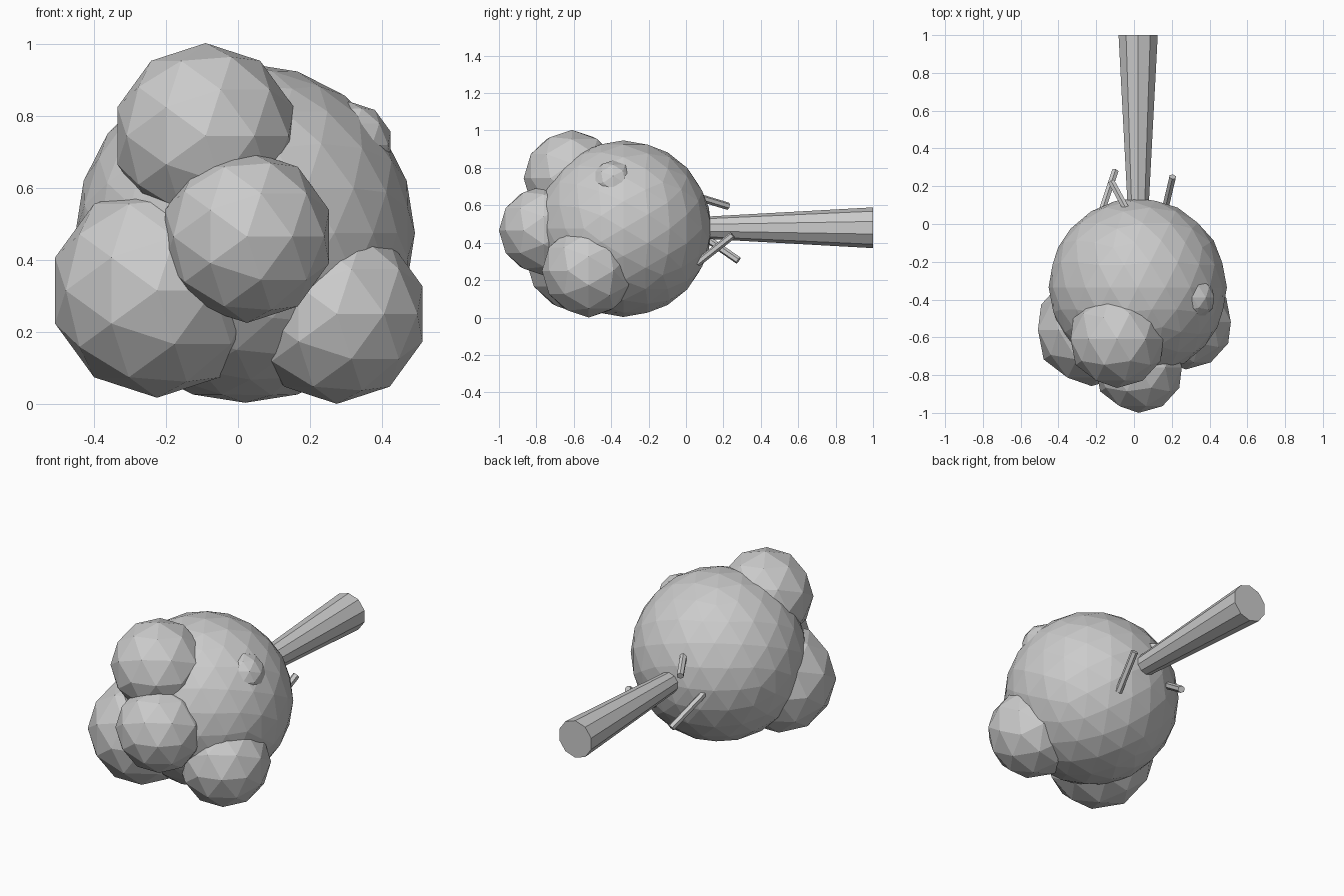
import bpy
from math import radians
from mathutils import Vector

if "Cube" in bpy.data.objects:
    bpy.data.objects.remove(bpy.data.objects["Cube"])

# The tree lies on its side: its crown points to -y, the trunk base to +y
LYING = (radians(90), 0, 0)


def blob(name, centre, radius, detail):
    bpy.ops.mesh.primitive_ico_sphere_add(
        subdivisions=detail, radius=radius, location=centre, rotation=LYING)
    bpy.context.object.name = name


def limb(name, start, end, r_start, r_end, sides):
    a, b = Vector(start), Vector(end)
    axis = b - a
    bpy.ops.mesh.primitive_cone_add(
        vertices=sides, radius1=r_start, radius2=r_end, depth=axis.length,
        location=(a + b) / 2, rotation=axis.to_track_quat('Z', 'Y').to_euler())
    bpy.context.object.name = name


# Foliage: one large crown with smaller clumps
blob("crown", (0.02, -0.335, 0.475), 0.472, 3)
blob("clump_upper", (-0.09, -0.61, 0.745), 0.258, 2)
blob("clump_tip", (0.025, -0.76, 0.465), 0.24, 2)
blob("clump_lower_left", (-0.225, -0.56, 0.315), 0.298, 2)
blob("clump_lower_right", (0.275, -0.52, 0.25), 0.25, 2)
blob("clump_small", (0.31, -0.39, 0.72), 0.12, 2)

# Tapered trunk, running into the crown
limb("trunk", (0.022, 1.0, 0.48), (0.022, -0.1, 0.48), 0.109, 0.048, 10)

# Short bare branches under the crown
branches = [
    ((0.16, 0.06, 0.29), (0.205, 0.25, 0.44)),
    ((-0.17, 0.07, 0.45), (-0.10, 0.28, 0.305)),
    ((-0.03, 0.06, 0.645), (-0.12, 0.225, 0.595)),
]
for i, (start, end) in enumerate(branches):
    limb(f"branch_{i + 1}", start, end, 0.02, 0.02, 6)
